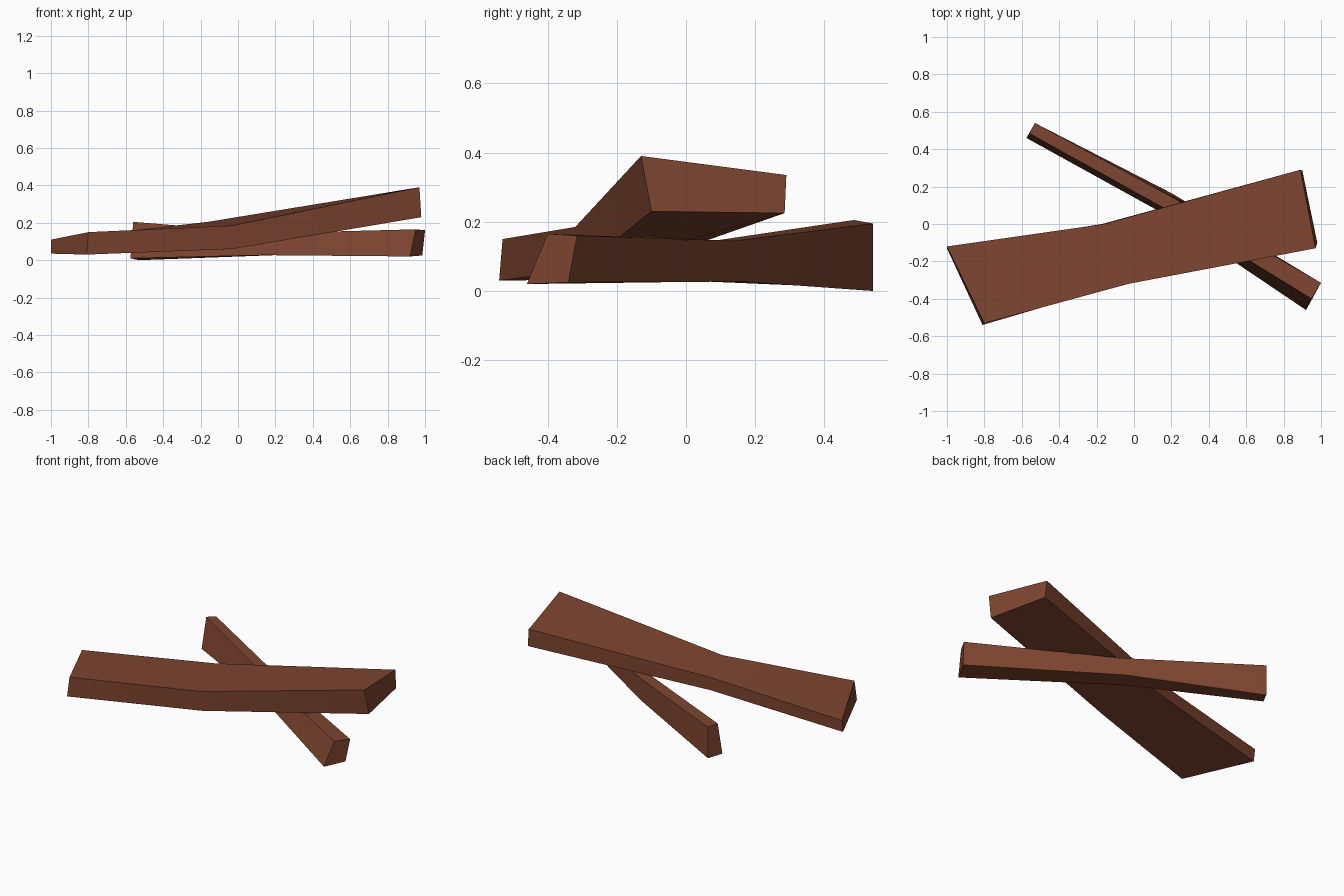
import bpy, bmesh, math

if "Cube" in bpy.data.objects:
    bpy.data.objects.remove(bpy.data.objects["Cube"])

wood = bpy.data.materials.new("red_brown_wood")
wood.diffuse_color = (0.21, 0.06, 0.03, 1)
wood.use_nodes = True
wood.node_tree.nodes["Principled BSDF"].inputs["Base Color"].default_value = wood.diffuse_color


def plank(name, sections):
    """Loft a solid beam through four-cornered sections
    (front bottom, back bottom, back top, front top)."""
    bm = bmesh.new()
    rings = [[bm.verts.new(p) for p in s] for s in sections]
    for a, b in zip(rings, rings[1:]):
        for i in range(4):
            j = (i + 1) % 4
            bm.faces.new((a[i], a[j], b[j], b[i]))
    bm.faces.new(rings[0])
    bm.faces.new(rings[-1])
    bmesh.ops.recalc_face_normals(bm, faces=bm.faces)
    me = bpy.data.meshes.new(name)
    bm.to_mesh(me)
    bm.free()
    me.materials.append(wood)
    ob = bpy.data.objects.new(name, me)
    bpy.context.collection.objects.link(ob)
    bpy.ops.object.select_all(action='DESELECT')
    ob.select_set(True)
    bpy.context.view_layer.objects.active = ob
    bpy.ops.object.shade_smooth_by_angle(angle=math.radians(30))
    return ob


# Wide bent board resting on top, raised at its right end
plank("upper_board", [
    [(-0.81, -0.54, 0.03), (-1.00, -0.13, 0.035), (-1.00, -0.12, 0.11), (-0.80, -0.53, 0.15)],
    [(-0.03, -0.31, 0.06), (-0.17, 0.00, 0.125), (-0.16, 0.00, 0.205), (-0.03, -0.32, 0.185)],
    [(0.98, -0.10, 0.23), (0.90, 0.285, 0.225), (0.89, 0.29, 0.335), (0.97, -0.13, 0.39)],
])

# Narrow beam lying on the ground underneath, pinched in the middle
plank("lower_beam", [
    [(-0.575, 0.46, 0.01), (-0.53, 0.54, 0.0), (-0.53, 0.54, 0.195), (-0.56, 0.485, 0.205)],
    [(0.14, 0.065, 0.027), (0.20, 0.165, 0.027), (0.21, 0.14, 0.145), (0.17, 0.08, 0.145)],
    [(0.92, -0.46, 0.02), (0.985, -0.34, 0.025), (1.00, -0.315, 0.16), (0.95, -0.40, 0.165)],
])
